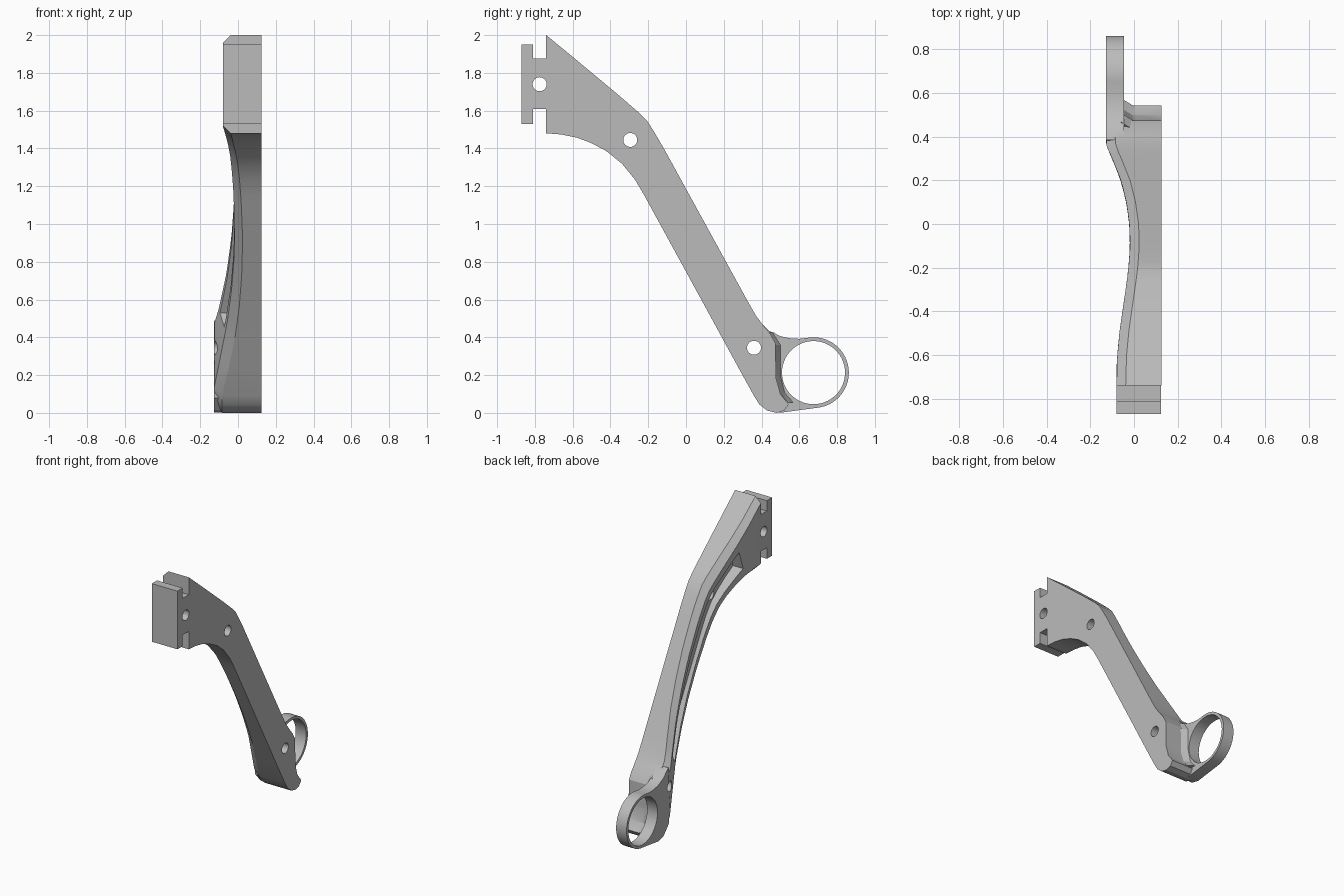
import bpy, bmesh, math

if "Cube" in bpy.data.objects:
    bpy.data.objects.remove(bpy.data.objects["Cube"], do_unlink=True)

grey = bpy.data.materials.new("plain_grey")
grey.use_nodes = True
grey.diffuse_color = (0.5, 0.5, 0.5, 1)
grey.node_tree.nodes["Principled BSDF"].inputs["Base Color"].default_value = (0.5, 0.5, 0.5, 1)

OUTER = 0.125      # flat side of the arm
CHAMFER = 0.042


def loft(name, sections):
    """Skin a list of equal-length closed sections and cap both ends."""
    bm = bmesh.new()
    rings = [[bm.verts.new(p) for p in s] for s in sections]
    n = len(rings[0])
    for a, b in zip(rings, rings[1:]):
        for i in range(n):
            j = (i + 1) % n
            bm.faces.new((a[i], a[j], b[j], b[i]))
    bm.faces.new(rings[0])
    bm.faces.new(rings[-1][::-1])
    bmesh.ops.recalc_face_normals(bm, faces=bm.faces)
    mesh = bpy.data.meshes.new(name)
    bm.to_mesh(mesh)
    bm.free()
    mesh.materials.append(grey)
    ob = bpy.data.objects.new(name, mesh)
    bpy.context.collection.objects.link(ob)
    return ob


def prism(name, pts, x0, x1, end_pts=None):
    """Side outline (y, z) extruded along x, optionally tapering to end_pts."""
    return loft(name, [[(x0, y, z) for y, z in pts],
                       [(x1, y, z) for y, z in end_pts or pts]])


def arc(cy, cz, r, a0, a1, n):
    angles = [math.radians(a0 + (a1 - a0) * i / n) for i in range(n + 1)]
    return [(cy + r * math.cos(a), cz + r * math.sin(a)) for a in angles]


def combine(target, other, operation):
    mod = target.modifiers.new("combine", 'BOOLEAN')
    mod.operation = operation
    mod.solver = 'EXACT'
    mod.object = other
    bpy.context.view_layer.objects.active = target
    bpy.ops.object.modifier_apply(modifier=mod.name)
    bpy.data.objects.remove(other, do_unlink=True)


# Sweep of the curved inner side: x as a function of y
SWEEP = [(-0.9, -0.08), (-0.65, -0.08), (-0.52, -0.07), (-0.4, -0.053), (-0.3, -0.038),
         (-0.2, -0.025), (-0.1, -0.018), (0, -0.021), (0.1, -0.035), (0.2, -0.06),
         (0.3, -0.1), (0.36, -0.127), (0.9, -0.127)]


def inner_x(y):
    for (y0, xa), (y1, xb) in zip(SWEEP, SWEEP[1:]):
        if y <= y1:
            return xa + (xb - xa) * (y - y0) / (y1 - y0)
    return SWEEP[-1][1]


def mix(a, b, t):
    return (a[0] + (b[0] - a[0]) * t, a[1] + (b[1] - a[1]) * t)


# Paired lower and upper edge points along the arm
head = [((-0.74, 1.48), (-0.74, 2.0)), ((-0.66, 1.474), (-0.6, 1.885)),
        ((-0.58, 1.458), (-0.48, 1.785)), ((-0.5, 1.428), (-0.36, 1.685)),
        ((-0.42, 1.385), (-0.25, 1.59)), ((-0.34, 1.32), (-0.205, 1.545)),
        ((-0.27, 1.235), (-0.17, 1.49))]
straight = [(mix((-0.22, 1.15), (0.19, 0.4), i / 14), mix((-0.12, 1.405), (0.33, 0.585), i / 14))
            for i in range(15)]
foot = [((0.27, 0.253), (0.37, 0.515)), ((0.36, 0.09), (0.41, 0.462)),
        ((0.39, 0.043), (0.445, 0.42)), ((0.43, 0.012), (0.473, 0.37)),
        ((0.48, 0.0), (0.475, 0.28)), ((0.52, 0.012), (0.475, 0.19)),
        ((0.543, 0.045), (0.5, 0.1))]
stations = head + straight + foot


def section(low, up):
    t = min(CHAMFER / math.dist(low, up), 0.4)
    a, b = mix(low, up, t), mix(up, low, t)
    return [(OUTER, *low), (inner_x(low[0]) + CHAMFER, *low), (inner_x(a[0]), *a),
            (inner_x(b[0]), *b), (inner_x(up[0]) + CHAMFER, *up), (OUTER, *up)]


arm = loft("bracket_arm", [section(*s) for s in stations])

# Groove along the inner side
run = stations[2:len(head) + len(straight)]
groove = prism("groove_cutter", [mix(l, u, 0.3) for l, u in run]
               + [mix(l, u, 0.7) for l, u in reversed(run)], -0.3, 0.01)
combine(arm, groove, 'DIFFERENCE')

# Notched mounting tab at the head
tab = [(-0.87, 1.53), (-0.81, 1.53), (-0.81, 1.61), (-0.72, 1.61),
       (-0.72, 1.875), (-0.81, 1.875), (-0.81, 1.95), (-0.87, 1.95)]
combine(arm, prism("mounting_tab", tab, -0.0795, OUTER - 0.0002), 'UNION')

# Ring lug at the foot
RING = (0.675, 0.213)
lug = [(0.37, 0.2), (0.385, 0.49), (0.44, 0.435), (0.5, 0.406), (0.55, 0.395), (0.6, 0.392)]
lug += arc(*RING, 0.187, 97, -80, 48) + [(0.5, 0.001), (0.44, 0.015), (0.38, 0.08)]
combine(arm, prism("ring_lug", lug, -0.128, -0.045), 'UNION')

# Sloped shoulder between the thick foot and the lug
edge = [(0.43, 0.425), (0.472, 0.36), (0.472, 0.2), (0.495, 0.105), (0.54, 0.055)]
back = [(0.42, 0.06), (0.41, 0.4)]
combine(arm, prism("shoulder", edge + back, 0.0, -0.06,
                   [(y + 0.037, z) for y, z in edge] + back), 'UNION')

# Ring bore and bolt holes
for name, y, z, r in (("ring_bore", *RING, 0.167), ("head_hole", -0.775, 1.74, 0.037),
                      ("middle_hole", -0.295, 1.445, 0.037), ("foot_hole", 0.36, 0.345, 0.037)):
    sides = 64 if r > 0.1 else 32
    cutter = prism(name, arc(y, z, r, 0, 360 - 360 / sides, sides - 1), -0.3, 0.3)
    combine(arm, cutter, 'DIFFERENCE')

bpy.ops.object.select_all(action='DESELECT')
arm.select_set(True)
bpy.context.view_layer.objects.active = arm
bpy.ops.object.shade_smooth_by_angle(angle=math.radians(25))
